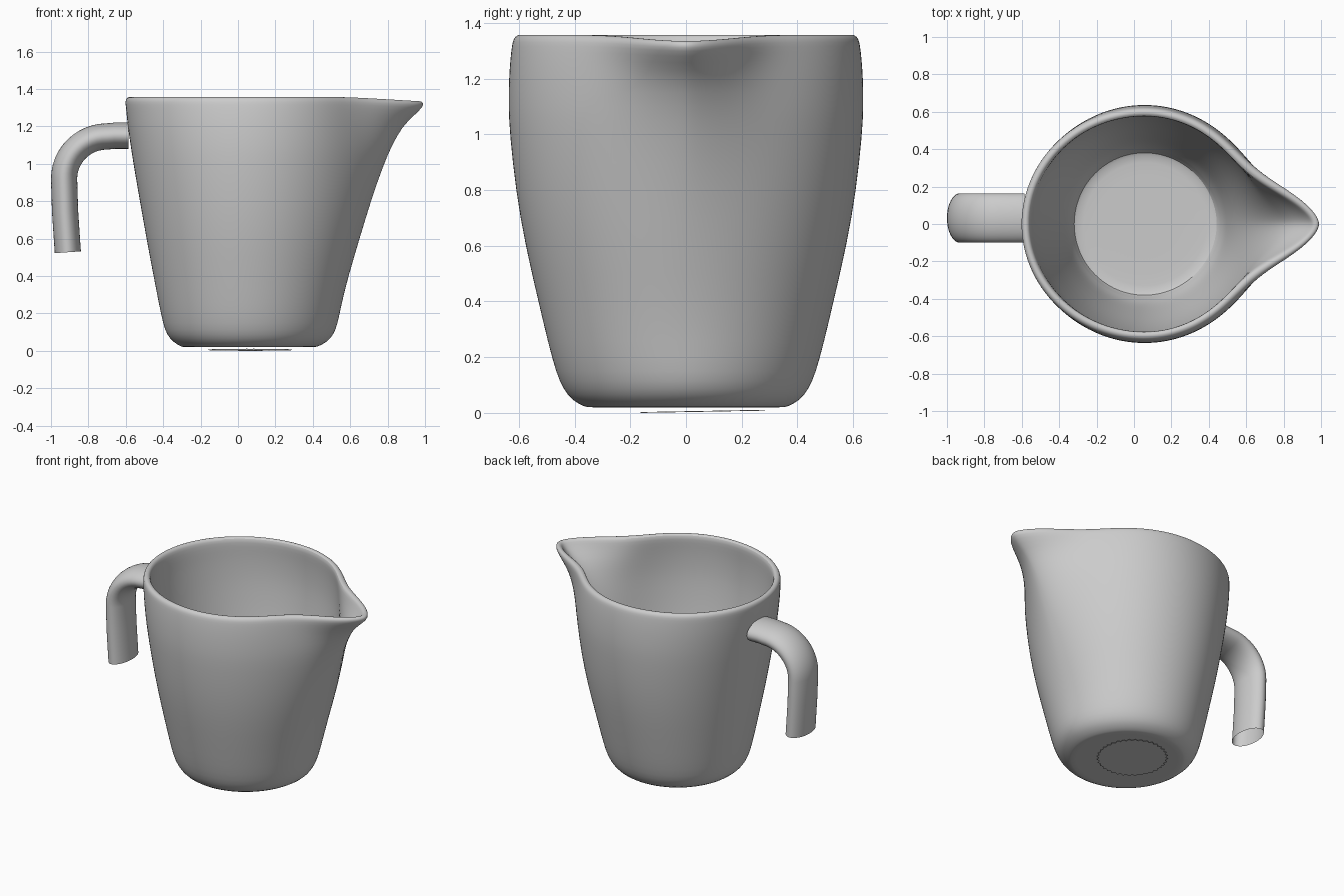
import bpy, bmesh, math
from mathutils import Vector

cube = bpy.data.objects.get("Cube")
if cube:
    bpy.data.objects.remove(cube, do_unlink=True)

grey = bpy.data.materials.new("light_grey")
grey.use_nodes = True
colour = (0.6, 0.6, 0.6, 1)
grey.diffuse_color = colour
grey.node_tree.nodes["Principled BSDF"].inputs["Base Color"].default_value = colour

CX = 0.055      # centre of the round part of the jug
SEGS = 96


def loft(name, rings, cap_ends=(), subdiv=0):
    """Skin a list of closed rings of points, capping the listed rings."""
    bm = bmesh.new()
    loops = [[bm.verts.new(p) for p in ring] for ring in rings]
    n = len(loops[0])
    for a, b in zip(loops, loops[1:]):
        for i in range(n):
            j = (i + 1) % n
            bm.faces.new((a[i], a[j], b[j], b[i]))
    for k in cap_ends:
        bm.faces.new(loops[k])
    bmesh.ops.recalc_face_normals(bm, faces=bm.faces)
    mesh = bpy.data.meshes.new(name)
    bm.to_mesh(mesh)
    bm.free()
    obj = bpy.data.objects.new(name, mesh)
    bpy.context.collection.objects.link(obj)
    mesh.materials.append(grey)
    if subdiv:
        mod = obj.modifiers.new("smooth", "SUBSURF")
        mod.levels = mod.render_levels = subdiv
    bpy.ops.object.select_all(action="DESELECT")
    obj.select_set(True)
    bpy.context.view_layer.objects.active = obj
    bpy.ops.object.shade_smooth_by_angle(angle=math.radians(50))
    return obj


# Jug wall sections: height, back edge, spout edge, half width
SECTIONS = [
    (0.02, -0.30, 0.42, 0.36), (0.045, -0.345, 0.475, 0.41),
    (0.085, -0.38, 0.51, 0.44), (0.14, -0.40, 0.532, 0.465),
    (0.25, -0.423, 0.553, 0.495), (0.40, -0.452, 0.59, 0.53),
    (0.60, -0.49, 0.65, 0.577), (0.80, -0.525, 0.71, 0.612),
    (1.00, -0.56, 0.78, 0.633), (1.10, -0.575, 0.825, 0.638),
    (1.20, -0.59, 0.88, 0.636), (1.27, -0.597, 0.945, 0.631),
    (1.32, -0.603, 0.99, 0.625), (1.36, -0.605, 1.0, 0.62),
]


def section(z):
    for lo, hi in zip(SECTIONS, SECTIONS[1:]):
        if z <= hi[0]:
            t = max(0, (z - lo[0]) / (hi[0] - lo[0]))
            return [a + (b - a) * t for a, b in zip(lo[1:], hi[1:])]
    return SECTIONS[-1][1:]


def jug_ring(z, inset=0.0):
    """Round section drawn out to a spout along +x."""
    back, front, half = section(z)
    top = min(1, max(0, (z - 0.3) / 0.95))
    spread = math.radians(32 - 14.5 * top)
    ring = []
    for i in range(SEGS):
        t = 2 * math.pi * i / SEGS
        a = t - 0.55 * math.sin(t)              # more points at the spout
        off = min(a, 2 * math.pi - a)
        s = math.exp(-(off / spread) ** 1.6)
        if math.cos(a) < 0:
            r = 1 / math.hypot(math.cos(a) / (CX - back), math.sin(a) / half)
        else:
            r = half + (front - CX - half) * s
        r -= inset * (1 + 1.6 * s * (1 - s) * top)
        dip = 0.022 * s * max(0, (z - 1.2) / 0.15)
        ring.append((CX + r * math.cos(a), r * math.sin(a), z - dip))
    return ring


def disc_ring(radius, z):
    return [(CX + radius * (x - CX), radius * y, z) for x, y, _ in jug_ring(0.02)]


# Jug body: underside, outer wall, rolled rim, inner wall, floor
rings = [disc_ring(0.5, 0.02), disc_ring(0.97, 0.02)]
rings += [jug_ring(s[0]) for s in SECTIONS[:-1]]
rings += [jug_ring(z, d) for z, d in (
    (1.342, 0.002), (1.355, 0.012), (1.359, 0.026), (1.352, 0.042), (1.33, 0.049),
    (1.27, 0.05), (1.2, 0.05), (1.1, 0.05), (1.0, 0.05), (0.8, 0.05), (0.6, 0.05),
    (0.4, 0.05), (0.25, 0.05), (0.16, 0.052), (0.11, 0.06))]
rings += [disc_ring(1.07, 0.078), disc_ring(0.98, 0.07), disc_ring(0.5, 0.07)]
loft("jug_body", rings, cap_ends=(0, -1), subdiv=1)

# Handle: flattened open tube swept along a bent path
path = [Vector((-0.585, 0, 1.15)), Vector((-0.66, 0, 1.15))]
for k in range(13):
    a = math.pi / 2 * k / 12
    path.append(Vector((-0.70 - 0.23 * math.sin(a), 0, 0.92 + 0.226 * math.cos(a))))
path += [Vector((-0.925, 0, 0.75)), Vector((-0.91, 0, 0.527))]
tube = []
for k, p in enumerate(path):
    d = (path[min(k + 1, len(path) - 1)] - path[max(k - 1, 0)]).normalized()
    side = Vector((-d.z, 0, d.x))
    tube.append([p + side * 0.07 * math.cos(a) + Vector((0, 0.032 + 0.132 * math.sin(a), 0))
                 for a in (2 * math.pi * i / 40 for i in range(40))])
loft("handle", tube)

# Thin notched disc under the base, slightly tilted
edge = []
for i in range(72):
    a = 2 * math.pi * i / 72
    r = 0.225 if i % 2 else 0.21
    edge.append((0.065 + r * math.cos(a), 0.06 + r * math.sin(a)))
loft("base_disc", [[(x, y, h + 0.018 * (y + 0.165)) for x, y in edge]
                   for h in (0.0, 0.003)], cap_ends=(0, 1))
